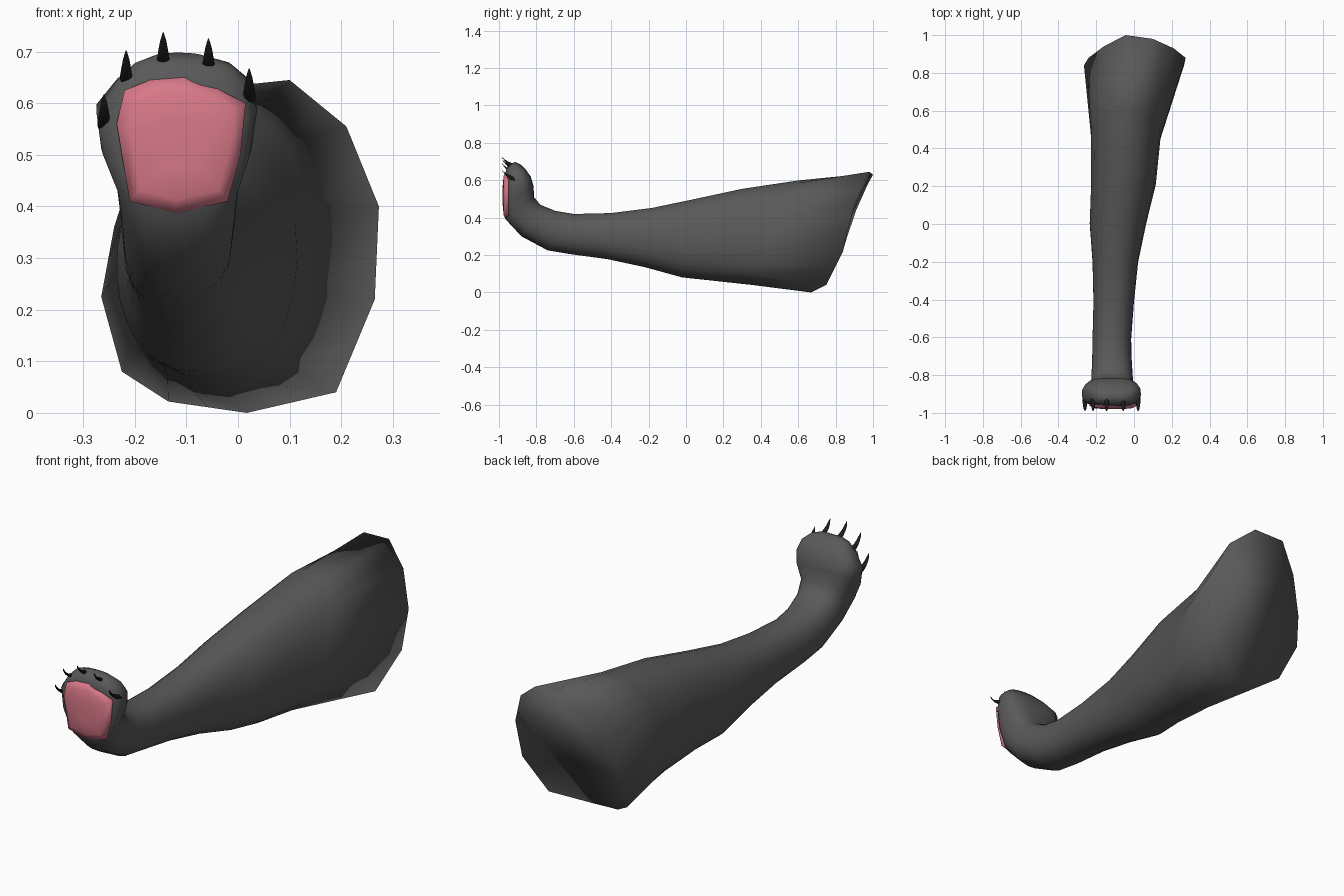
import bpy, bmesh, math
from mathutils import Vector

if "Cube" in bpy.data.objects:
    bpy.data.objects.remove(bpy.data.objects["Cube"])


def material(name, rgb):
    m = bpy.data.materials.new(name)
    m.diffuse_color = (*rgb, 1)
    m.use_nodes = True
    m.node_tree.nodes["Principled BSDF"].inputs["Base Color"].default_value = m.diffuse_color
    return m


FUR = material("dark grey fur", (0.1, 0.1, 0.1))
PAD = material("pink pad", (0.69, 0.19, 0.25))
CLAW = material("black claw", (0.012, 0.012, 0.012))


def loft(name, rings, mat):
    """Skin a list of equal-sized rings and close both ends."""
    bm = bmesh.new()
    loops = [[bm.verts.new(p) for p in r] for r in rings]
    n = len(loops[0])
    for a, b in zip(loops, loops[1:]):
        for i in range(n):
            j = (i + 1) % n
            bm.faces.new((a[i], a[j], b[j], b[i]))
    bm.faces.new(loops[0])
    bm.faces.new(loops[-1])
    bmesh.ops.recalc_face_normals(bm, faces=bm.faces[:])
    for f in bm.faces:
        f.smooth = True
    me = bpy.data.meshes.new(name)
    bm.to_mesh(me)
    bm.free()
    me.materials.append(mat)
    ob = bpy.data.objects.new(name, me)
    bpy.context.collection.objects.link(ob)
    return ob


# Angular outline of the slanted upper end of the leg
corners = [Vector(p) for p in (
    (.273, .88, .40), (.21, .93, .555), (.10, .98, .645), (-.045, 1.0, .63),
    (-.16, .94, .52), (-.24, .88, .36), (-.265, .84, .225), (-.225, .76, .08),
    (-.135, .70, .022), (.017, .67, 0), (.19, .75, .04), (.265, .84, .22))]
rim = []
for a, b in zip(corners, corners[1:] + corners[:1]):
    rim += [a, (a + b) / 2]
angles = [math.atan2((p.z - .32) / .32, p.x / .27) for p in rim]


def section(by, bz, ty, tz, x0, x1, n):
    """Rounded section between a lower/front and an upper/back point."""
    pts = []
    for t in angles:
        c, s = math.cos(t), math.sin(t)
        c = math.copysign(abs(c) ** (2 / n), c)
        s = math.copysign(abs(s) ** (2 / n), s)
        pts.append(((x0 + x1) / 2 + c * (x1 - x0) / 2,
                    (by + ty) / 2 + s * (ty - by) / 2,
                    (bz + tz) / 2 + s * (tz - bz) / 2))
    return pts


# Leg and foot: toes, paw, ankle, shin, thigh
sections = [
    (-.945, .682, -.915, .698, -.165, -.065, 2),
    (-.958, .668, -.885, .685, -.200, -.015, 2.4),
    (-.965, .635, -.855, .655, -.235, .022, 2.8),
    (-.967, .56, -.83, .62, -.275, .037, 3),
    (-.968, .47, -.815, .57, -.265, .027, 3),
    (-.962, .388, -.812, .51, -.235, .002, 2.7),
    (-.88, .30, -.78, .47, -.227, -.005, 2.3),
    (-.74, .225, -.70, .437, -.222, -.012, 2.2),
    (-.62, .205, -.60, .42, -.22, -.015, 2.2),
    (-.42, .178, -.40, .425, -.215, 0, 2.2),
    (-.22, .135, -.18, .453, -.22, .022, 2.2),
    (-.02, .08, .03, .497, -.235, .065, 2.2),
    (.12, .065, .30, .555, -.228, .115, 2.2),
    (.35, .04, .60, .60, -.228, .142, 2.2)]
loft("leg", [section(*s) for s in sections] + [rim], FUR)

# Sole pad: thin, slightly domed plate
outline = [(-.235, .56), (-.22, .625), (-.17, .645), (-.105, .65), (-.04, .628),
           (.015, .60), (.005, .50), (-.02, .41), (-.12, .387), (-.21, .41)]
cx, cz = -.11, .52
loft("sole_pad", [[(cx + (x - cx) * k, y, cz + (z - cz) * k) for x, z in outline]
                  for k, y in ((1, -.950), (1, -.962), (.8, -.975), (.4, -.98))], PAD)

# Five curved claws along the toes
for i, (x, z) in enumerate([(-.26, .57), (-.217, .655), (-.145, .69),
                            (-.057, .678), (.022, .62)]):
    lean = (x + .11) * -.06
    rings = []
    for y, dz, r in ((-.915, -.015, .014), (-.945, -.003, .014), (-.967, .013, .011),
                     (-.982, .031, .007), (-.990, .046, .0015)):
        off = .05 * (dz > 0) * lean
        rings.append([(x + off + .85 * r * math.cos(k * math.pi / 4),
                       y - .6 * r * math.sin(k * math.pi / 4),
                       z + dz + r * math.sin(k * math.pi / 4)) for k in range(8)])
    loft(f"claw_{i + 1}", rings, CLAW)
